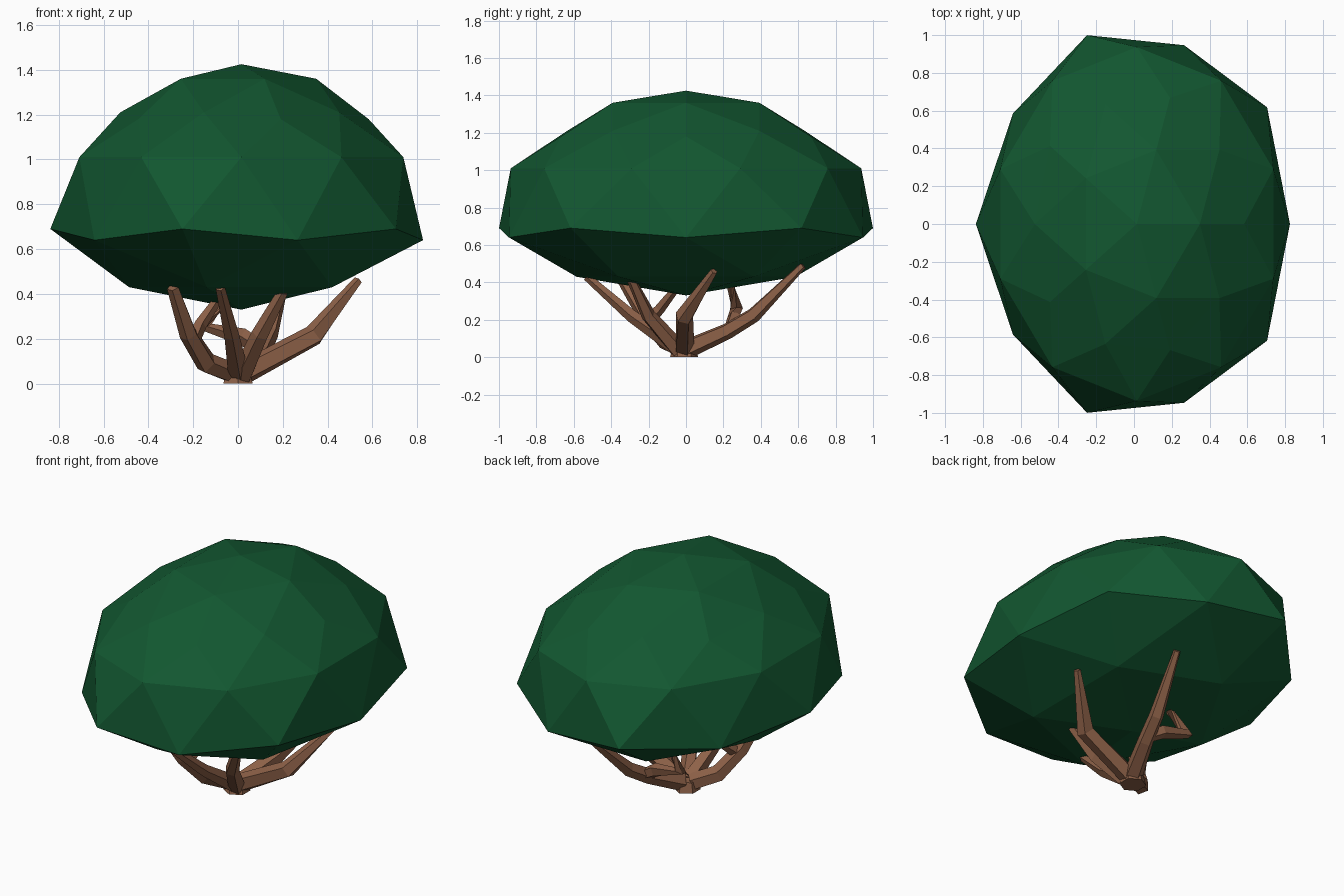
import bpy, bmesh, math
from mathutils import Vector

if "Cube" in bpy.data.objects:
    bpy.data.objects.remove(bpy.data.objects["Cube"])


def material(name, rgb):
    m = bpy.data.materials.new(name)
    m.diffuse_color = (*rgb, 1)
    m.use_nodes = True
    m.node_tree.nodes["Principled BSDF"].inputs["Base Color"].default_value = m.diffuse_color
    return m


def add_object(name, bm, mat):
    bmesh.ops.recalc_face_normals(bm, faces=bm.faces)
    me = bpy.data.meshes.new(name)
    bm.to_mesh(me)
    bm.free()
    me.materials.append(mat)
    ob = bpy.data.objects.new(name, me)
    bpy.context.collection.objects.link(ob)
    return ob


leaf = material("leaf_green", (0.006, 0.095, 0.03))
bark = material("bark_brown", (0.27, 0.12, 0.065))

# canopy: low-poly ball, wide and shallow; each level has (source z, new z, x scale, y scale)
levels = [(1, 1.425, .635, .785), (.85, 1.36, .635, .785), (.526, 1.21, .635, .785),
          (.447, 1.18, .635, .785), (0, 1.01, .76, .937), (-.447, .69, .953, 1.175),
          (-.526, .64, .953, 1.17), (-.85, .43, .953, 1.17), (-1, .33, .953, 1.17)]
bm = bmesh.new()
bmesh.ops.create_icosphere(bm, subdivisions=2, radius=1)
for v in bm.verts:
    _, z, sx, sy = min(levels, key=lambda l: abs(l[0] - v.co.z))
    v.co = (0.015 + v.co.x * sx, v.co.y * sy, z)
add_object("canopy", bm, leaf)


def branch(name, pts, sides=5):
    """Tapered faceted tube through (x, y, z, radius) points."""
    bm = bmesh.new()
    ps = [Vector(p[:3]) for p in pts]
    rings = []
    for i, p in enumerate(ps):
        a = (p - ps[i - 1]).normalized() if i else Vector()
        b = (ps[i + 1] - p).normalized() if i < len(ps) - 1 else Vector()
        q = (a + b).to_track_quat('Z', 'Y')
        ring = []
        for k in range(sides):
            t = math.tau * k / sides
            co = p + q @ Vector((math.cos(t), math.sin(t), 0)) * pts[i][3]
            co.z = max(co.z, 0.005)
            ring.append(bm.verts.new(co))
        rings.append(ring)
    for lo, hi in zip(rings, rings[1:]):
        for k in range(sides):
            n = (k + 1) % sides
            bm.faces.new((lo[k], lo[n], hi[n], hi[k]))
    bm.faces.new(rings[0])
    bm.faces.new(rings[-1])
    add_object(name, bm, bark)


# root stump
bm = bmesh.new()
bmesh.ops.create_cone(bm, cap_ends=True, segments=6, radius1=.075, radius2=.06, depth=.06)
bmesh.ops.translate(bm, verts=bm.verts, vec=(0, -.01, .03))
add_object("root_stump", bm, bark)

# main stems fanning out from the root
branch("right_stem", [(.03, -.01, .05, .055), (.34, -.01, .215, .05), (.535, .15, .46, .02)])
branch("back_stem", [(.02, .02, .05, .055), (.1, .22, .14, .045), (.14, .36, .225, .042),
                     (.215, .625, .49, .02)])
branch("front_stem", [(0, -.04, .05, .05), (-.03, -.29, .22, .035), (-.08, -.53, .43, .022)])
branch("front_right_stem", [(.02, -.04, .04, .05), (.1, -.2, .22, .04), (.2, -.29, .41, .025)])
branch("front_left_stem", [(-.02, -.02, .04, .05), (-.14, -.11, .09, .05),
                           (-.22, -.22, .22, .042), (-.29, -.35, .43, .028)])

# side twigs forking off the stems
branch("left_twig", [(-.2, -.2, .2, .035), (-.17, -.14, .26, .03), (-.1, -.06, .36, .022)])
branch("back_twig", [(.1, .24, .16, .035), (.02, .26, .21, .04), (-.15, .27, .255, .036),
                     (-.05, .24, .38, .022)])
